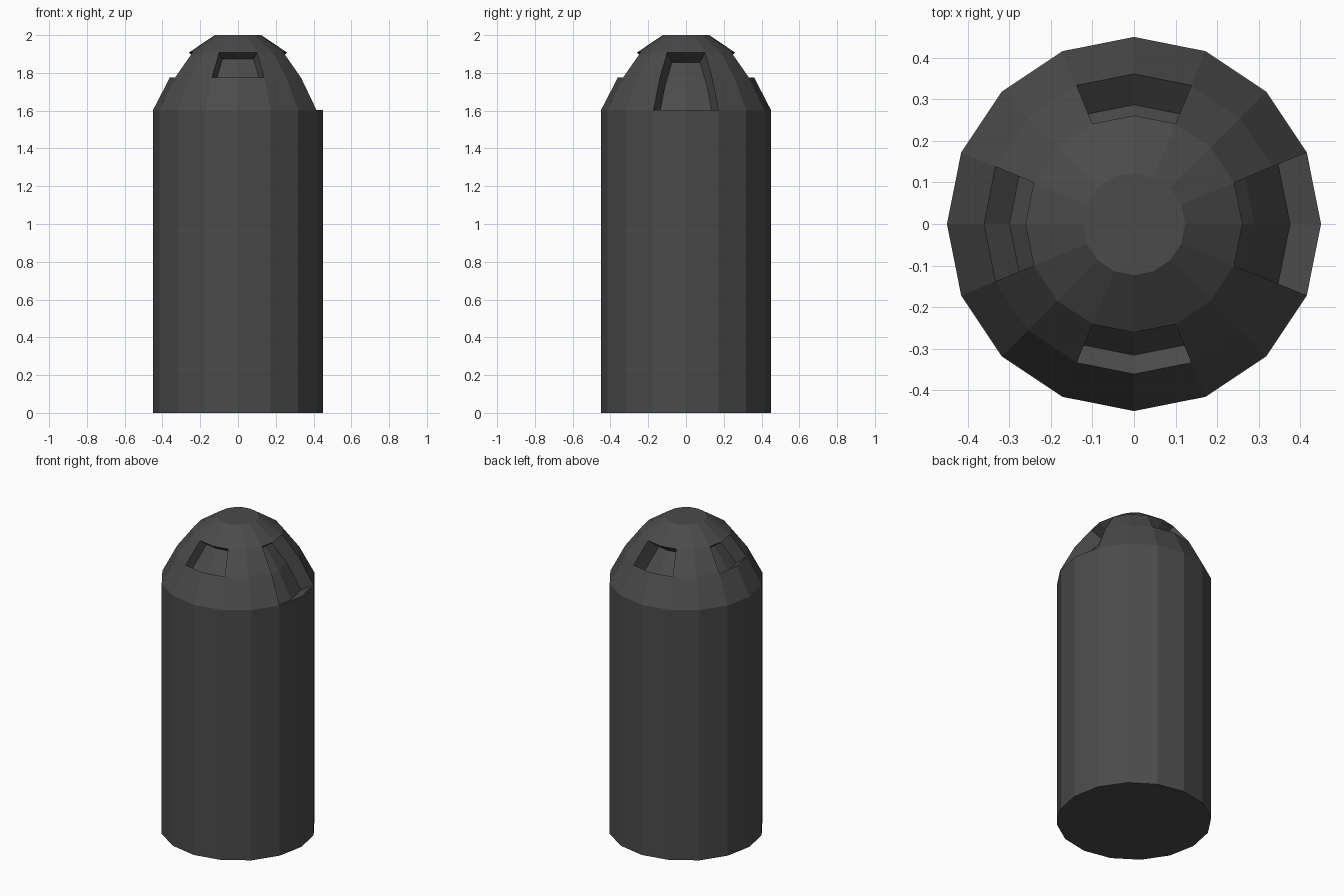
import bpy, bmesh, math
from mathutils import Vector

if "Cube" in bpy.data.objects:
    bpy.data.objects.remove(bpy.data.objects["Cube"])

SIDES = 16
# radius and height of each ring: base, shoulder, two dome bands, cap
PROFILE = [(0.45, 0.0), (0.45, 1.603), (0.361, 1.775), (0.261, 1.907), (0.123, 2.0)]

mat = bpy.data.materials.new("dark grey")
mat.diffuse_color = (0.07, 0.07, 0.07, 1)
mat.use_nodes = True
mat.node_tree.nodes["Principled BSDF"].inputs["Base Color"].default_value = mat.diffuse_color

# Bin shell: stacked 16-sided rings with closed base and cap
bm = bmesh.new()
rings = [[bm.verts.new((r * math.cos(math.tau * i / SIDES),
                        r * math.sin(math.tau * i / SIDES), z))
          for i in range(SIDES)] for r, z in PROFILE]
panels = {}
for k in range(len(rings) - 1):
    lo, hi = rings[k], rings[k + 1]
    for i in range(SIDES):
        j = (i + 1) % SIDES
        panels[k, i] = bm.faces.new((lo[i], lo[j], hi[j], hi[i]))
bm.faces.new(rings[0][::-1])
bm.faces.new(rings[-1])


def recess(column, bands, depth):
    """Push a two-panel-wide opening into the dome, leaving walls around it."""
    faces = [panels[k, i % SIDES] for k in bands for i in (column - 1, column)]
    # inward direction per ring: mean slope normal of the bands it touches
    shift = {}
    for n in range(bands[0], bands[-1] + 2):
        d = Vector((0, 0))
        for k in bands:
            if n in (k, k + 1):
                (r0, z0), (r1, z1) = PROFILE[k], PROFILE[k + 1]
                d += Vector((z1 - z0, r0 - r1)).normalized()
        shift[n] = d.normalized() * depth
    new = bmesh.ops.extrude_face_region(bm, geom=faces)["geom"]
    for v in [g for g in new if isinstance(g, bmesh.types.BMVert)]:
        n = min(shift, key=lambda m: abs(PROFILE[m][1] - v.co.z))
        r = math.hypot(v.co.x, v.co.y)
        f = (r - shift[n].x) / r
        v.co = (v.co.x * f, v.co.y * f, v.co.z - shift[n].y)
    bmesh.ops.delete(bm, geom=[f for f in faces if f.is_valid], context='FACES')


# Openings: tall one on the right, short ones on the back, left and front
recess(0, [1, 2], 0.084)
recess(4, [2], 0.093)
recess(8, [2], 0.077)
recess(12, [2], 0.057)

bmesh.ops.recalc_face_normals(bm, faces=bm.faces)
mesh = bpy.data.meshes.new("bin_shell")
bm.to_mesh(mesh)
bm.free()
mesh.materials.append(mat)
obj = bpy.data.objects.new("bin_shell", mesh)
bpy.context.collection.objects.link(obj)
